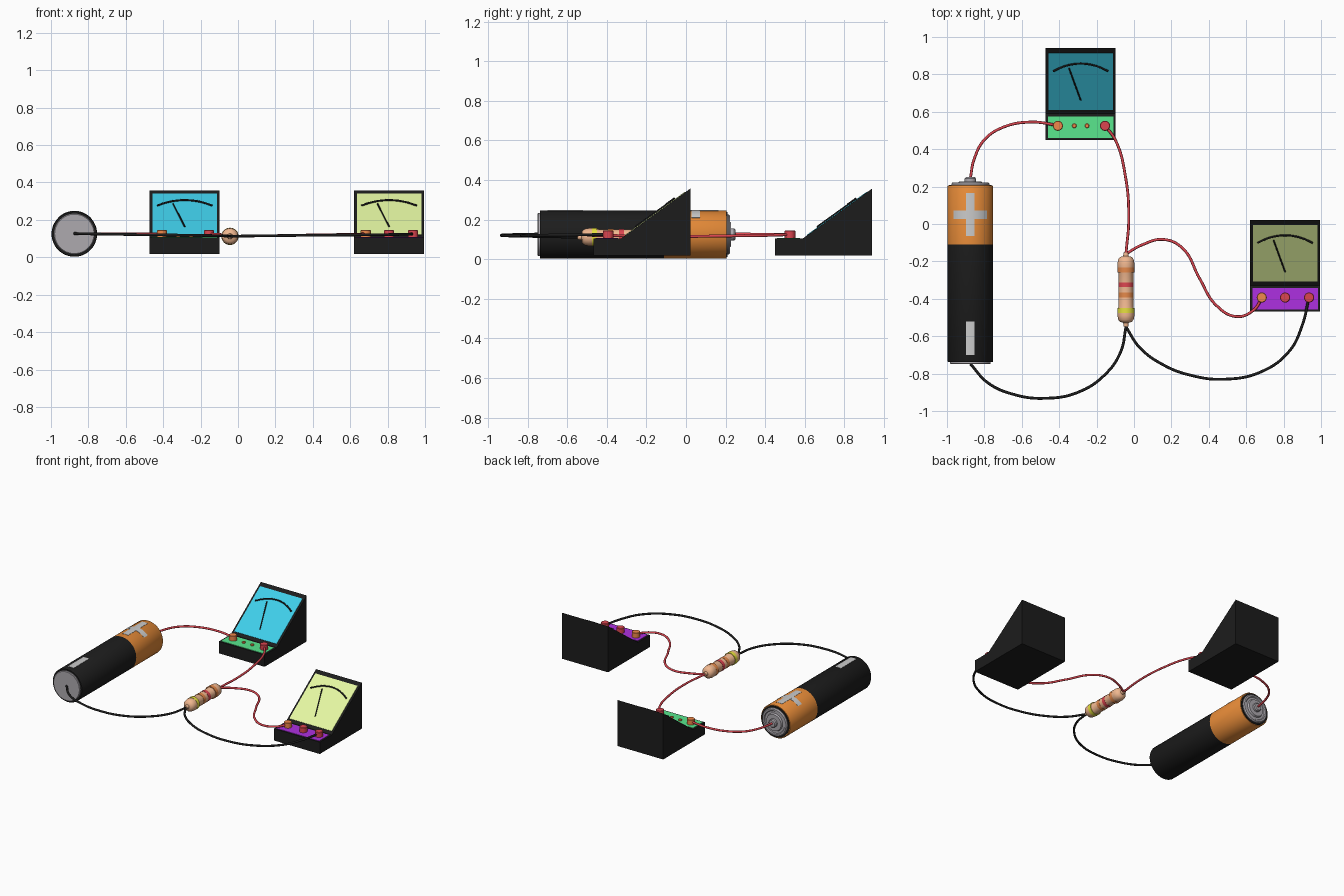
import bpy, bmesh, math
from mathutils import Vector

if "Cube" in bpy.data.objects:
    bpy.data.objects.remove(bpy.data.objects["Cube"])

COL = dict(black=(.012, .012, .012), orange=(.80, .26, .04), silver=(.42, .40, .43),
           mark=(.72, .72, .72), blue=(.05, .62, .82), green=(.10, .80, .27),
           lime=(.78, .93, .36), purple=(.42, .03, .75), red=(.72, .06, .08),
           knob_orange=(.88, .25, .07), tan=(.88, .48, .28), band_orange=(.78, .25, .07),
           yellow=(.80, .75, .05))
MATS = {}


def mat(c):
    if c not in MATS:
        MATS[c] = bpy.data.materials.new(c)
        MATS[c].diffuse_color = (*COL[c], 1)
    return MATS[c]


def finish(name, bm, color, smooth=False):
    bmesh.ops.recalc_face_normals(bm, faces=bm.faces)
    me = bpy.data.meshes.new(name)
    bm.to_mesh(me)
    bm.free()
    ob = bpy.data.objects.new(name, me)
    bpy.context.collection.objects.link(ob)
    me.materials.append(mat(color))
    if smooth:
        bpy.ops.object.select_all(action='DESELECT')
        bpy.context.view_layer.objects.active = ob
        ob.select_set(True)
        bpy.ops.object.shade_smooth_by_angle(angle=math.radians(35))
    return ob


def lathe(name, profile, center, color, axis='Y', n=48):
    """Revolve (radius, height) points around an axis through center."""
    bm = bmesh.new()
    ax = Vector((0, 1, 0)) if axis == 'Y' else Vector((0, 0, 1))
    vs = [bm.verts.new(Vector((r, 0, 0)) + ax * h) for r, h in profile]
    es = [bm.edges.new(p) for p in zip(vs, vs[1:])]
    bmesh.ops.spin(bm, geom=vs + es, cent=(0, 0, 0), axis=ax, angle=math.tau, steps=n)
    bmesh.ops.remove_doubles(bm, verts=bm.verts, dist=1e-5)
    bmesh.ops.translate(bm, verts=bm.verts, vec=center)
    return finish(name, bm, color, True)


def extrude_x(name, pts, x0, x1, color):
    """Prism from a (y, z) outline between x0 and x1."""
    bm = bmesh.new()
    f = bm.faces.new([bm.verts.new((x0, y, z)) for y, z in pts])
    g = bmesh.ops.extrude_face_region(bm, geom=[f])['geom']
    bmesh.ops.translate(bm, vec=(x1 - x0, 0, 0),
                        verts=[v for v in g if isinstance(v, bmesh.types.BMVert)])
    return finish(name, bm, color)


def wire(name, pts, color, radius=.0075):
    cu = bpy.data.curves.new(name, 'CURVE')
    cu.dimensions = '3D'
    cu.bevel_depth = radius
    cu.bevel_resolution = 3
    cu.use_fill_caps = True
    sp = cu.splines.new('BEZIER')
    sp.bezier_points.add(len(pts) - 1)
    sp.resolution_u = 10
    for bp, p in zip(sp.bezier_points, pts):
        bp.co = p
        bp.handle_left_type = bp.handle_right_type = 'AUTO'
    cu.materials.append(mat(color))
    ob = bpy.data.objects.new(name, cu)
    bpy.context.collection.objects.link(ob)


def flat_wire(name, xy, z0, z1, color):
    """Wire through plan points, height blended from z0 to z1."""
    n = len(xy) - 1
    wire(name, [(x, y, z0 + (z1 - z0) * i / n) for i, (x, y) in enumerate(xy)], color)


# Battery
BX, BZ, BR = -.875, .125, .122
B = (BX, 0, BZ)
lathe("battery_black_sleeve", [(.105, -.738), (.119, -.738), (BR, -.733), (BR, -.11), (0, -.11)], B, "black")
lathe("battery_orange_sleeve", [(0, -.11), (BR, -.11), (BR, .200), (.119, .205), (.112, .205)], B, "orange")
lathe("battery_top_rim", [(.114, .203), (.114, .209), (.1, .209)], B, "black")
lathe("battery_bottom_cap", [(0, -.735), (.109, -.735), (.109, -.745), (.105, -.749), (0, -.749)], B, "silver")
lathe("battery_top_cap", [(0, .204), (.102, .204), (.102, .214), (.096, .222), (.085, .222), (.08, .216),
                          (.065, .216), (.06, .228), (.030, .228), (.030, .243), (.024, .25), (0, .25)], B, "silver")


# Polarity bars wrapped on the battery surface
def bar(name, half_w, y0, y1):
    a = math.asin(half_w / BR)
    bm = bmesh.new()
    rows = []
    for i in range(17):
        t = -a + 2 * a * i / 16
        rows.append([bm.verts.new((BX + r * math.sin(t), y, BZ + r * math.cos(t)))
                     for r, y in ((BR - .002, y0), (BR + .0015, y0), (BR + .0015, y1), (BR - .002, y1))])
    for p, q in zip(rows, rows[1:]):
        for k in range(3):
            bm.faces.new((p[k], p[k + 1], q[k + 1], q[k]))
    bm.faces.new(rows[0])
    bm.faces.new(rows[-1])
    finish(name, bm, "mark", True)


bar("plus_long_bar", .023, -.065, .165)
bar("plus_cross_bar", .088, .027, .071)
bar("minus_bar", .023, -.70, -.52)


# Meters: wedge case, terminal panel, dial, scale arc, needle
def meter(name, cx, y0, dial_color, panel_color, knobs):
    w, zb, zs, ys, yt, zt = .187, .018, .105, y0 + .14, y0 + .49, .357
    extrude_x(name + "_case", [(y0, zb), (yt, zb), (yt, zt), (ys, zs), (y0, zs)], cx - w, cx + w, "black")
    extrude_x(name + "_terminal_panel", [(y0 + .01, zs - .002), (y0 + .125, zs - .002), (y0 + .125, zs + .003),
                                         (y0 + .01, zs + .003)], cx - w + .012, cx + w - .012, panel_color)
    slope = Vector((0, yt - ys, zt - zs))
    nrm = Vector((0, -slope.z, slope.y)).normalized()

    def on(t, off):
        return Vector((cx, ys, zs)) + slope * t + nrm * off
    extrude_x(name + "_dial", [on(t, o).yz for t, o in ((.06, -.002), (.925, -.002), (.925, .003), (.06, .003))],
              cx - w + .014, cx + w - .014, dial_color)
    arc = []
    for i in range(7):
        s = i / 3 - 1
        arc.append(on(.775 - .115 * s * s, .007) + Vector((.147 * s, 0, 0)))
    wire(name + "_scale_arc", arc, "black", .005)
    wire(name + "_needle", [on(.70, .006) + Vector((-.062, 0, 0)), on(.215, .006) + Vector((.0, 0, 0))],
         "black", .004)
    for i, (dx, r, c) in enumerate(knobs):
        h = .04 if r > .02 else .012
        lathe(f"{name}_terminal_{i + 1}", [(0, 0), (r, 0), (r, h - .003), (r - .003, h), (0, h)],
              (cx + dx, y0 + .075, zs), c, 'Z', 24)


meter("ammeter", -.285, .45, "blue", "green",
      [(-.122, .027, "knob_orange"), (-.034, .012, "knob_orange"), (.034, .012, "knob_orange"), (.13, .027, "red")])
meter("voltmeter", .808, -.468, "lime", "purple",
      [(-.125, .027, "knob_orange"), (0, .027, "red"), (.128, .027, "red")])

# Resistor: rounded body, leads and colour bands
R = (-.043, -.35, .112)
half = [(.039, .09), (.044, .105), (.045, .14), (.041, .162), (.030, .174), (.015, .178), (.013, .198), (0, .2)]
lathe("resistor_body", [(r, -h) for r, h in reversed(half)] + half, R, "tan", n=32)
for nm, y, r, c in (("first", .105, .045, "band_orange"), ("second", .025, .0405, "red"),
                    ("third", -.03, .0405, "band_orange"), ("fourth", -.112, .0462, "yellow")):
    lathe("resistor_%s_band" % nm, [(r - .008, y - .013), (r, y - .013), (r, y + .013), (r - .008, y + .013)],
          R, c, n=32)

# Wires
flat_wire("battery_to_ammeter_wire", [(-.875, .245), (-.855, .345), (-.80, .45), (-.70, .517), (-.55, .545),
                                      (-.405, .527)], .127, .125, "red")
flat_wire("ammeter_to_resistor_wire", [(-.155, .525), (-.10, .45), (-.045, .25), (-.028, .03), (-.043, -.16)],
          .125, .112, "red")
flat_wire("resistor_to_voltmeter_wire", [(-.043, -.16), (.04, -.113), (.16, -.083), (.26, -.13), (.35, -.29),
                                         (.44, -.435), (.55, -.495), (.64, -.46), (.685, -.395)], .112, .125, "red")
flat_wire("battery_to_resistor_wire", [(-.875, -.748), (-.78, -.85), (-.64, -.912), (-.48, -.932), (-.30, -.90),
                                       (-.15, -.80), (-.07, -.68), (-.043, -.55)], .127, .112, "black")
flat_wire("resistor_to_voltmeter_return_wire", [(-.043, -.55), (.03, -.66), (.16, -.755), (.30, -.808), (.48, -.83),
                                                (.68, -.79), (.83, -.68), (.90, -.54), (.935, -.395)],
          .112, .125, "black")

for m in bpy.data.materials:
    if m.users and not m.is_grease_pencil:
        m.use_nodes = True
        m.node_tree.nodes["Principled BSDF"].inputs["Base Color"].default_value = m.diffuse_color
